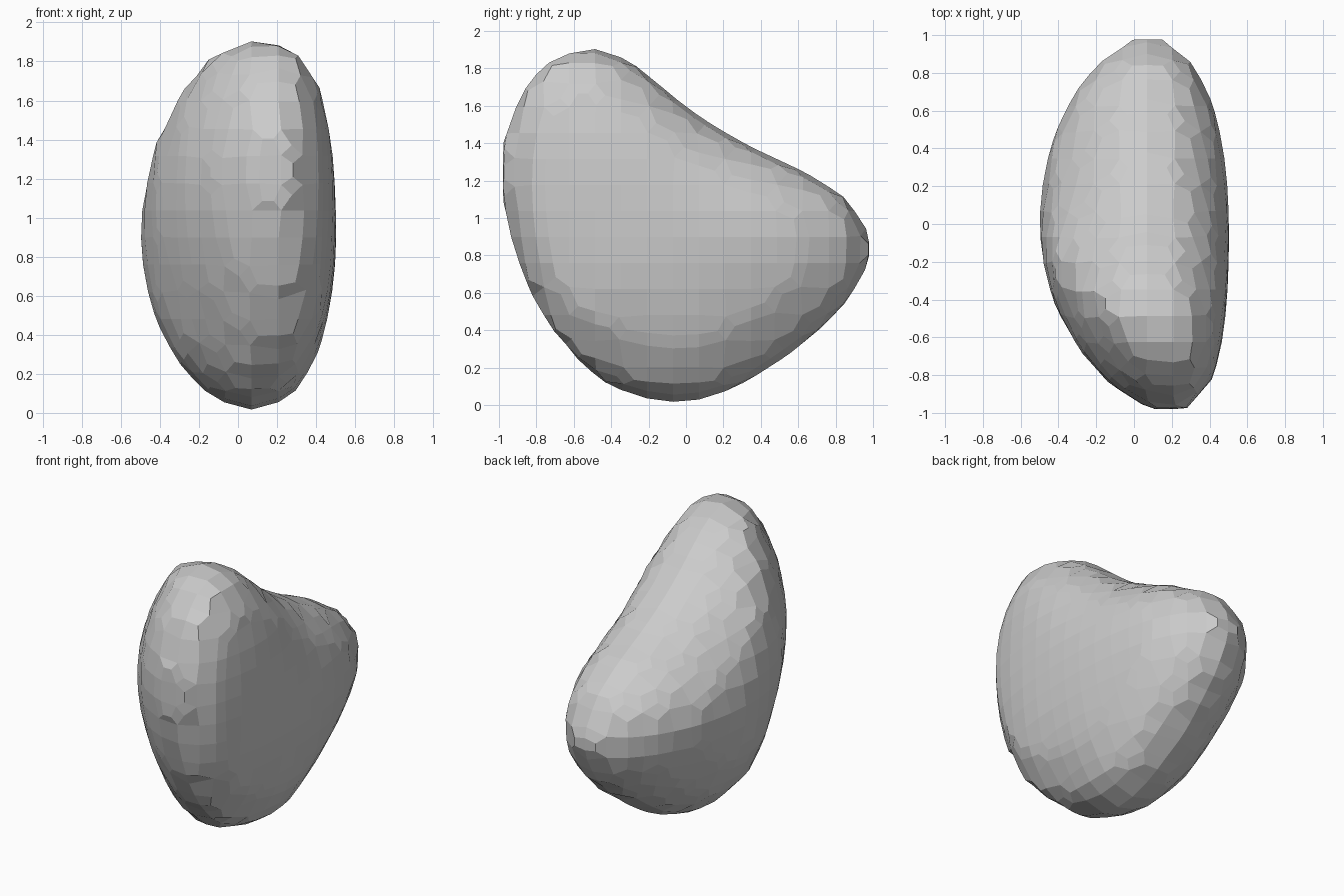
import bpy, bmesh, math

if "Cube" in bpy.data.objects:
    bpy.data.objects.remove(bpy.data.objects["Cube"])

# Side outline (y, z) of the bean-shaped stone
OUTLINE = [(-.49, 1.935), (-.63, 1.92), (-.75, 1.85), (-.86, 1.725), (-.93, 1.6),
           (-.98, 1.45), (-1, 1.29), (-.99, 1.1), (-.96, .93), (-.905, .75),
           (-.82, .55), (-.7, .36), (-.56, .2), (-.4, .085), (-.22, .02),
           (-.07, 0), (.07, .01), (.22, .06), (.4, .16), (.6, .295),
           (.78, .45), (.92, .61), (.985, .76), (1, .88), (.93, 1.045),
           (.8, 1.16), (.6, 1.27), (.4, 1.36), (.2, 1.465), (0, 1.6),
           (-.15, 1.725), (-.33, 1.87)]
CY, CZ = 0.0, 0.92      # middle of the swelling
HALF_WIDTH = 0.505
STEPS = 20              # rings from one flat side to the other


def ridge_x(y):
    """Sideways position of the rim; it shifts right towards the front."""
    t = min(1, max(0, (-y - .4) / .4))
    return .08 + .11 * t * t * (3 - 2 * t)


# Concentric rings swell from the left pole, over the rim, to the right pole
bm = bmesh.new()
rings = []
for i in range(1, STEPS):
    a = math.pi * i / STEPS - math.pi / 2
    s = math.cos(a)
    rings.append([bm.verts.new((HALF_WIDTH * math.sin(a) + ridge_x(y) * s * s,
                                CY + s * (y - CY), CZ + s * (z - CZ)))
                  for y, z in OUTLINE])
n = len(OUTLINE)
for r0, r1 in zip(rings, rings[1:]):
    for j in range(n):
        k = (j + 1) % n
        bm.faces.new((r0[j], r0[k], r1[k], r1[j]))
for ring, x in ((rings[0], -HALF_WIDTH), (rings[-1], HALF_WIDTH)):
    pole = bm.verts.new((x, CY, CZ))
    for j in range(n):
        bm.faces.new((pole, ring[j], ring[(j + 1) % n]))
bmesh.ops.recalc_face_normals(bm, faces=bm.faces)

mesh = bpy.data.meshes.new("stone")
bm.to_mesh(mesh)
bm.free()
stone = bpy.data.objects.new("stone", mesh)
bpy.context.collection.objects.link(stone)

# Grid-like flat facets
remesh = stone.modifiers.new("facets", 'REMESH')
remesh.mode = 'SMOOTH'
remesh.octree_depth = 4
remesh.scale = .9
remesh.use_smooth_shade = False
